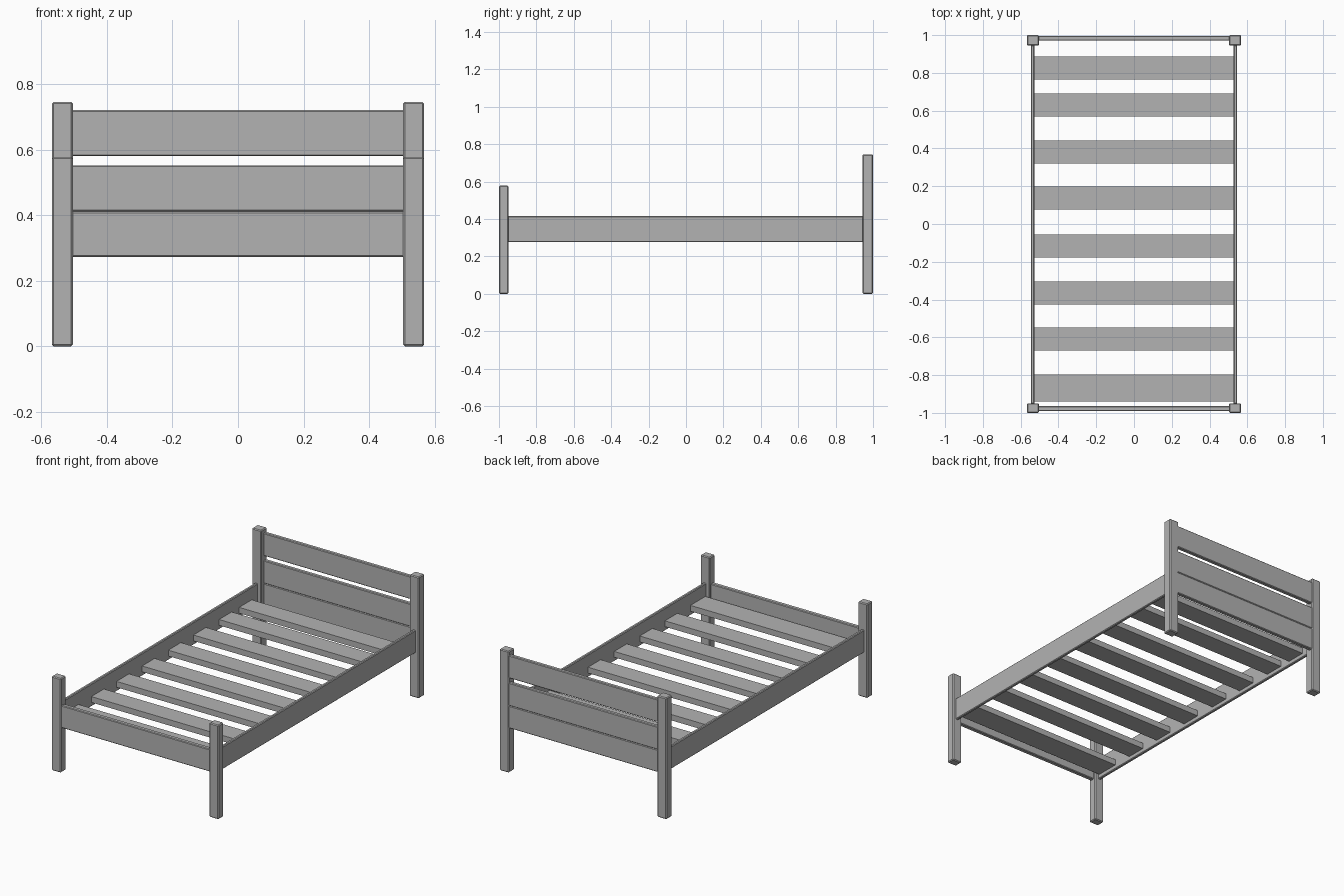
import bpy
import bmesh
from mathutils import Vector

cube = bpy.data.objects.get("Cube")
if cube:
    bpy.data.objects.remove(cube, do_unlink=True)

# Single grey finish
grey = bpy.data.materials.new("plain grey")
grey.use_nodes = True
grey.diffuse_color = (0.45, 0.45, 0.45, 1)
grey.node_tree.nodes["Principled BSDF"].inputs["Base Color"].default_value = grey.diffuse_color


def board(name, xs, ys, zs, bevel=0.004):
    """Box between the given x, y and z limits, with softened edges."""
    low, high = (Vector(corner) for corner in zip(xs, ys, zs))
    mesh = bpy.data.meshes.new(name)
    bm = bmesh.new()
    bmesh.ops.create_cube(bm, size=1)
    bmesh.ops.scale(bm, vec=high - low, verts=bm.verts)
    bm.to_mesh(mesh)
    bm.free()
    mesh.materials.append(grey)
    obj = bpy.data.objects.new(name, mesh)
    obj.location = (low + high) / 2
    bpy.context.collection.objects.link(obj)
    if bevel:
        mod = obj.modifiers.new("soft edges", "BEVEL")
        mod.width = bevel
        mod.segments = 1
    return obj


# Posts and side rails, one set on each side
for side, sign in (("left", 1), ("right", -1)):
    post_x = sorted((sign * 0.504, sign * 0.567))
    rail_x = sorted((sign * 0.527, sign * 0.546))
    board(f"{side}_foot_post", post_x, (-1, -0.949), (0, 0.578), 0.005)
    board(f"{side}_head_post", post_x, (0.944, 1), (0, 0.745), 0.005)
    board(f"{side}_side_rail", rail_x, (-0.952, 0.947), (0.276, 0.415))

# Footboard and headboard planks between the posts
span = (-0.508, 0.508)
board("footboard_plank", span, (-0.991, -0.964), (0.273, 0.411))
head_planks = {"lower": (0.273, 0.411), "middle": (0.411, 0.552), "upper": (0.58, 0.72)}
for level, heights in head_planks.items():
    board(f"headboard_{level}_plank", span, (0.971, 0.996), heights)

# Slats across the rails; the one at the foot is wider
slat_centres = (0.825, 0.63, 0.381, 0.137, -0.117, -0.365, -0.609, -0.868)
for i, y in enumerate(slat_centres):
    half = 0.072 if i == len(slat_centres) - 1 else 0.061
    board(f"slat_{i + 1}", (-0.528, 0.528), (y - half, y + half), (0.301, 0.337), 0)
